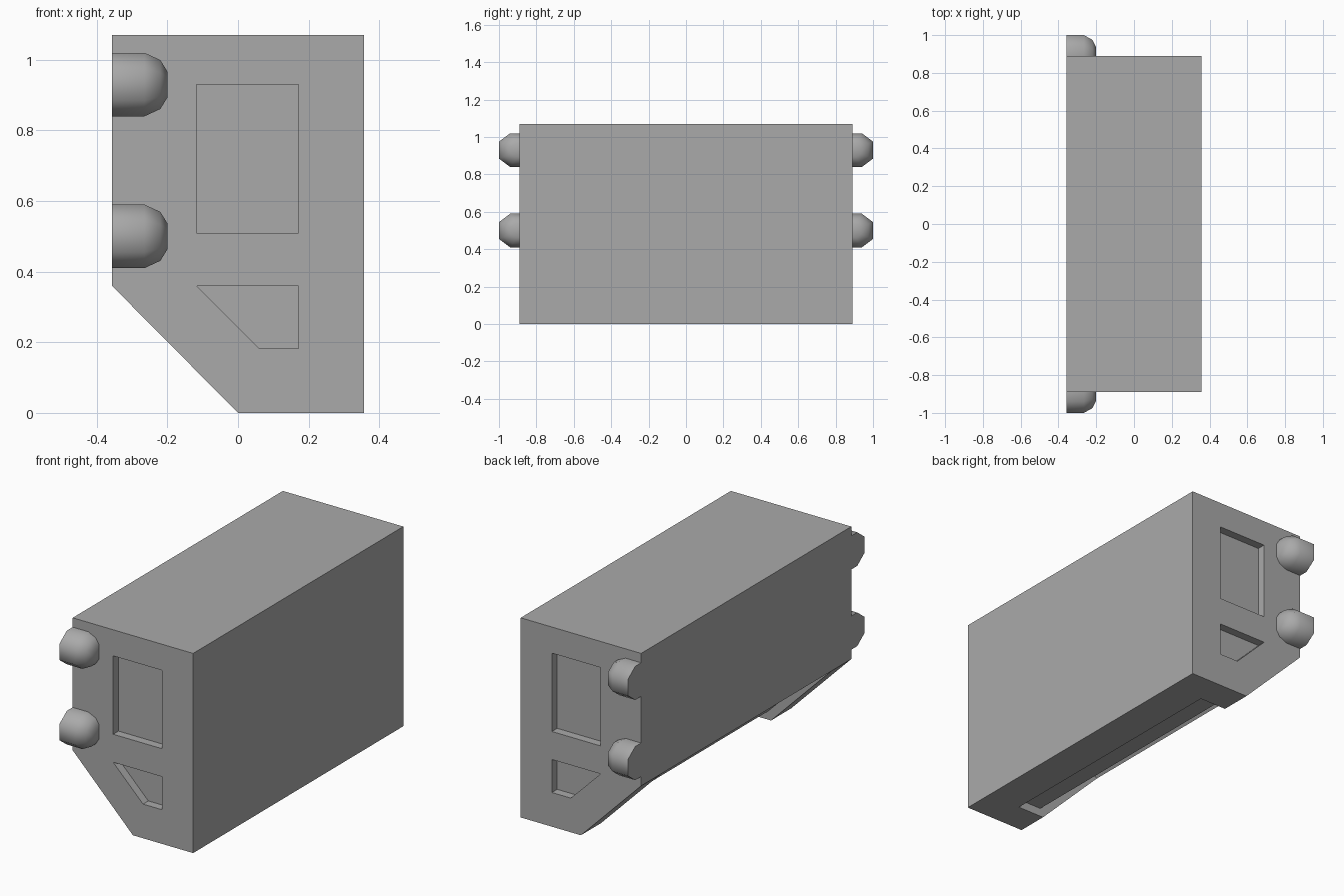
import bpy, bmesh

cube = bpy.data.objects.get("Cube")
if cube:
    bpy.data.objects.remove(cube, do_unlink=True)

grey = bpy.data.materials.new("mid_grey")
grey.use_nodes = True
colour = (0.4, 0.4, 0.4, 1)
grey.diffuse_color = colour
grey.node_tree.nodes["Principled BSDF"].inputs["Base Color"].default_value = colour


def loft(name, rings):
    """Closed solid through rings that share one point count."""
    bm = bmesh.new()
    loops = [[bm.verts.new(p) for p in ring] for ring in rings]
    for a, b in zip(loops, loops[1:]):
        for i in range(len(a)):
            j = (i + 1) % len(a)
            bm.faces.new((a[i], a[j], b[j], b[i]))
    bm.faces.new(loops[0])
    bm.faces.new(loops[-1])
    bmesh.ops.recalc_face_normals(bm, faces=bm.faces)
    mesh = bpy.data.meshes.new(name)
    bm.to_mesh(mesh)
    bm.free()
    mesh.materials.append(grey)
    obj = bpy.data.objects.new(name, mesh)
    bpy.context.collection.objects.link(obj)
    return obj


def prism(name, profile, y0, y1):
    return loft(name, [[(x, y, z) for x, z in profile] for y in (y0, y1)])


def select(obj):
    bpy.ops.object.select_all(action='DESELECT')
    obj.select_set(True)
    bpy.context.view_layer.objects.active = obj


def cut(target, cutter):
    cutter.hide_render = True
    mod = target.modifiers.new("cut", 'BOOLEAN')
    mod.operation = 'DIFFERENCE'
    mod.solver = 'EXACT'
    mod.object = cutter
    select(target)
    bpy.ops.object.modifier_apply(modifier=mod.name)
    bpy.data.objects.remove(cutter, do_unlink=True)


HALF_X, HALF_Y, TOP, CHAMFER = 0.357, 0.89, 1.07, 0.36
DEPTH = 0.045

# Main casing with one chamfered lower edge
casing = prism("casing", [(-HALF_X, TOP), (HALF_X, TOP), (HALF_X, 0),
                          (0, 0), (-HALF_X, CHAMFER)], -HALF_Y, HALF_Y)

# Shallow recessed panels on both ends
upper_panel = [(-0.117, 0.51), (0.172, 0.51), (0.172, 0.93), (-0.117, 0.93)]
lower_panel = [(-0.117, 0.36), (0.06, 0.183), (0.172, 0.183), (0.172, 0.36)]
for side in (-1, 1):
    for panel in (upper_panel, lower_panel):
        cut(casing, prism("panel_cutter", panel, side * (HALF_Y - DEPTH), side * 1.1))

# Recess wrapping the chamfer and part of the underside
cut(casing, prism("underside_cutter", [(0.16, -0.1), (0.16, DEPTH), (0.018, DEPTH),
                                       (-0.325, 0.391), (-0.457, 0.259),
                                       (-0.457, -0.1)], -0.72, 0.72))

# Rounded knobs, cut flush with the casing side
section = [(0, 0.09), (0.05, 0.09), (0.11, 0.045),
           (0.11, -0.045), (0.05, -0.09), (0, -0.09)]
steps = [(-HALF_X, 1), (-0.265, 1), (-0.22, 0.77), (-0.2, 0.41)]
for end, side in (("front", -1), ("back", 1)):
    for level, z in (("lower", 0.5), ("upper", 0.93)):
        knob = loft(f"{end}_{level}_knob",
                    [[(x, side * (HALF_Y + dy * s), z + dz * s) for dy, dz in section]
                     for x, s in steps])
        select(knob)
        bpy.ops.object.shade_smooth_by_angle(angle=1.13)
